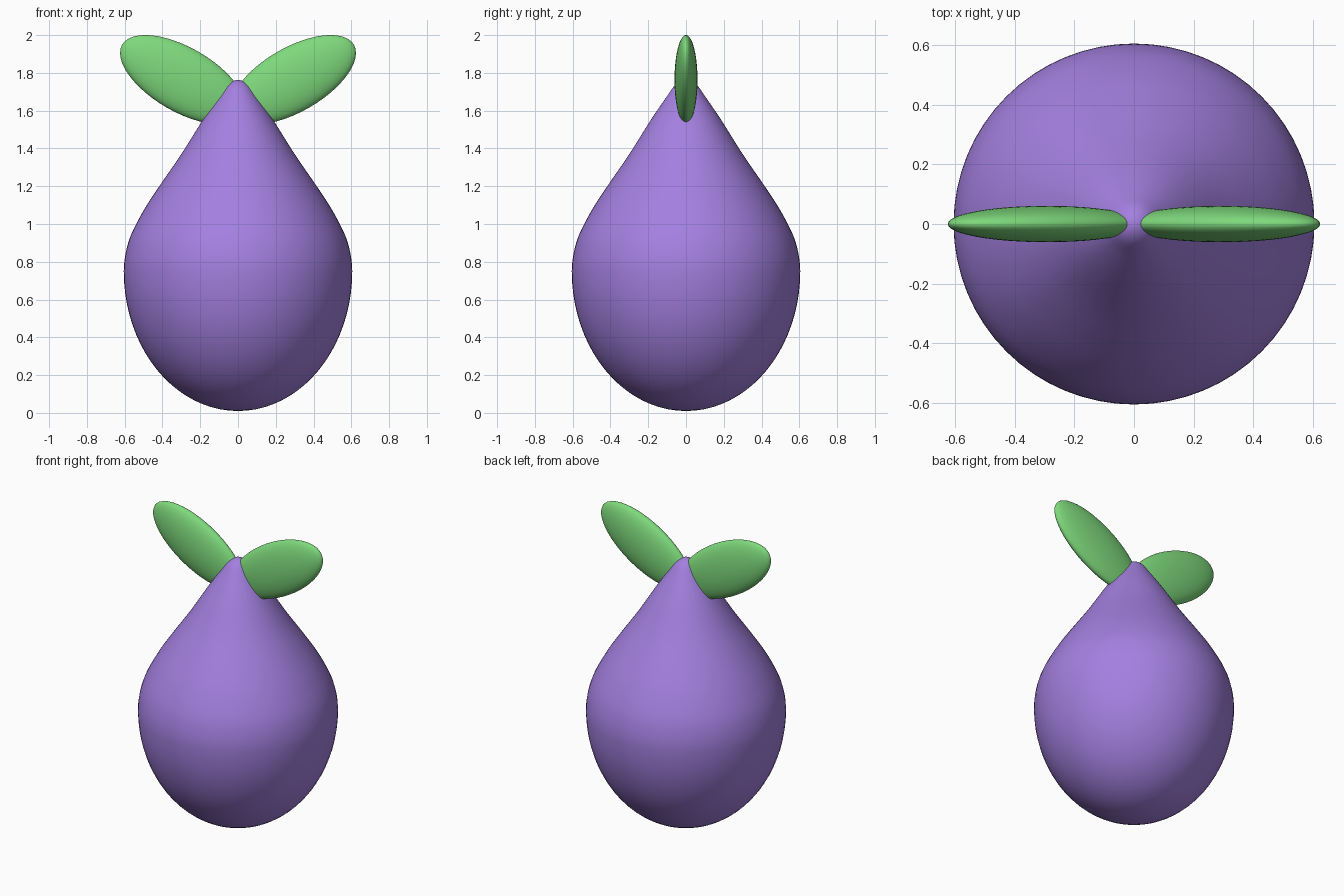
import bpy, bmesh, math
from mathutils import Vector, Matrix

if "Cube" in bpy.data.objects:
    bpy.data.objects.remove(bpy.data.objects["Cube"])


def material(name, rgb):
    m = bpy.data.materials.new(name)
    m.diffuse_color = (*rgb, 1)
    m.use_nodes = True
    m.node_tree.nodes["Principled BSDF"].inputs["Base Color"].default_value = m.diffuse_color
    return m


purple = material("purple skin", (0.37, 0.216, 0.745))
green = material("leaf green", (0.209, 0.694, 0.202))


def add_object(name, bm, mat):
    bmesh.ops.recalc_face_normals(bm, faces=bm.faces)
    for f in bm.faces:
        f.smooth = True
    mesh = bpy.data.meshes.new(name)
    bm.to_mesh(mesh)
    bm.free()
    mesh.materials.append(mat)
    obj = bpy.data.objects.new(name, mesh)
    bpy.context.collection.objects.link(obj)
    return obj


def catmull(points, steps):
    """Smooth curve through the inner points; first and last only guide it."""
    out = []
    for a, b, c, d in zip(points, points[1:], points[2:], points[3:]):
        for i in range(steps):
            t = i / steps
            out.append(0.5 * (2 * b + (c - a) * t + (2 * a - 5 * b + 4 * c - d) * t * t
                              + (3 * b - a - 3 * c + d) * t ** 3))
    return out + [points[-2]]


# Fruit body: half-ellipse base, then a tapering pear neck, spun around z
R, MID = 0.605, 0.75
base = [Vector((R * math.sin(a), 0, MID - 0.74 * math.cos(a)))
        for a in (math.pi / 2 * i / 20 for i in range(20))]
neck = [(0.598, 0.63), (R, MID), (0.594, 0.85), (0.563, 0.95), (0.495, 1.08), (0.41, 1.21),
        (0.30, 1.37), (0.187, 1.55), (0.105, 1.67), (0.055, 1.738), (0, 1.763), (-0.055, 1.738)]
profile = base + catmull([Vector((r, 0, z)) for r, z in neck], 4)
profile[0].x = profile[-1].x = 0

bm = bmesh.new()
verts = [bm.verts.new(p) for p in profile]
edges = [bm.edges.new(pair) for pair in zip(verts, verts[1:])]
bmesh.ops.spin(bm, geom=verts + edges, cent=(0, 0, 0), axis=(0, 0, 1),
               angle=math.tau, steps=64, use_duplicate=False)
bmesh.ops.remove_doubles(bm, verts=bm.verts, dist=0.0005)
add_object("fruit_body", bm, purple)

# Two flattened ellipsoid leaves spreading from the tip
for name, side in (("right_leaf", 1), ("left_leaf", -1)):
    bm = bmesh.new()
    bmesh.ops.create_uvsphere(bm, u_segments=48, v_segments=24, radius=1)
    bm.transform(Matrix.Translation((0.293 * side, 0, 1.764))
                 @ Matrix.Rotation(math.radians(-30 * side), 4, 'Y')
                 @ Matrix.Diagonal((0.37, 0.061, 0.17, 1)))
    add_object(name, bm, green)
